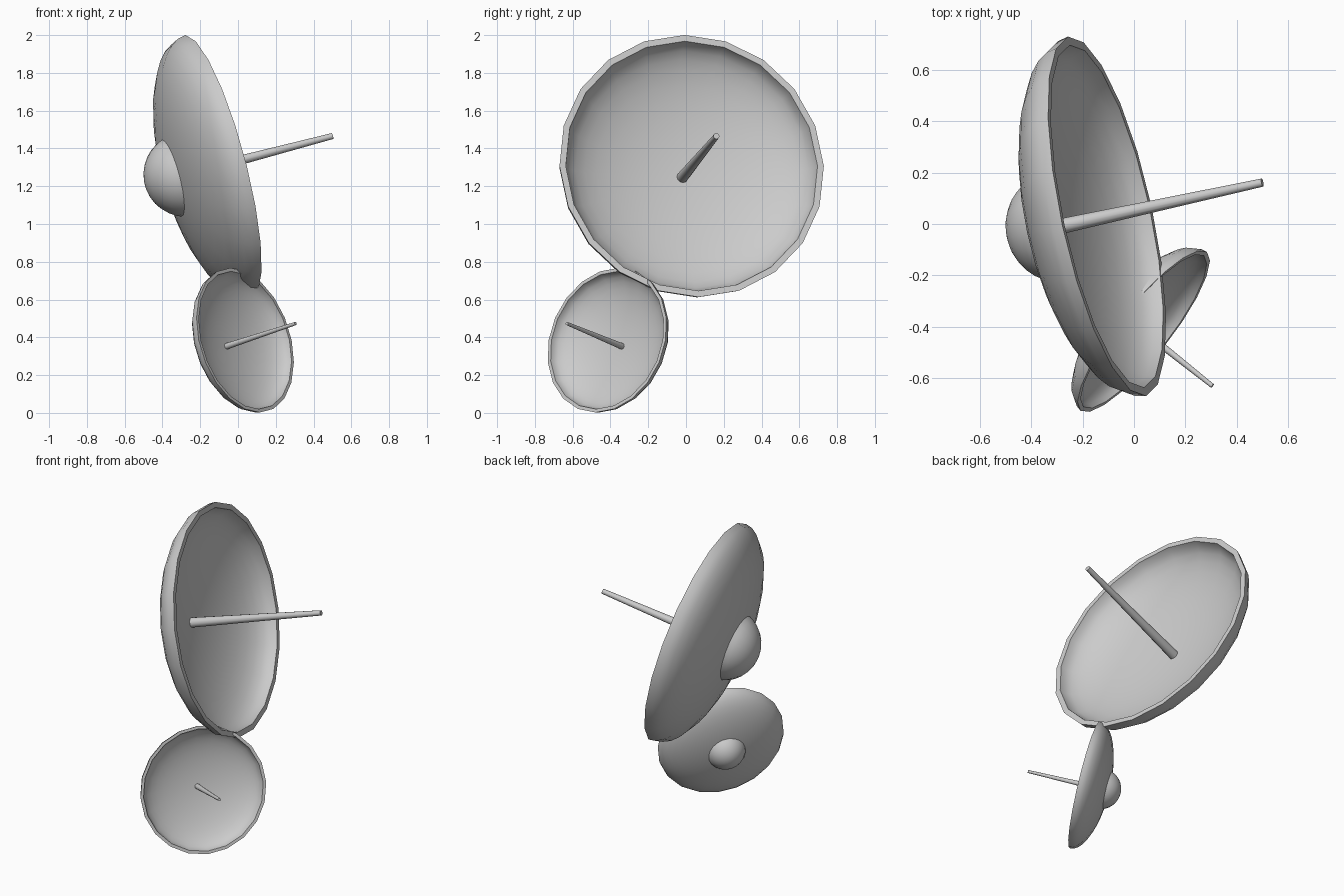
import bpy, bmesh
from math import sin, cos, pi, radians
from mathutils import Vector, Matrix

if "Cube" in bpy.data.objects:
    bpy.data.objects.remove(bpy.data.objects["Cube"])


def revolve(name, profile, sides, matrix):
    """Spin (radius, height) points about local Z and place the result."""
    bm = bmesh.new()
    verts = [bm.verts.new((r, 0, h)) for r, h in profile]
    edges = [bm.edges.new(pair) for pair in zip(verts, verts[1:])]
    bmesh.ops.spin(bm, geom=verts + edges, cent=(0, 0, 0), axis=(0, 0, 1),
                   angle=2 * pi, steps=sides)
    bmesh.ops.remove_doubles(bm, verts=bm.verts, dist=1e-4)
    bmesh.ops.recalc_face_normals(bm, faces=bm.faces)
    mesh = bpy.data.meshes.new(name)
    bm.to_mesh(mesh)
    bm.free()
    mesh.shade_smooth()
    mesh.set_sharp_from_angle(angle=radians(30))
    obj = bpy.data.objects.new(name, mesh)
    obj.matrix_world = matrix
    bpy.context.collection.objects.link(obj)
    return obj


def bowl(radius, depth, steps=10):
    """Half ellipse from the apex out to the rim."""
    return [(radius * sin(i * pi / 2 / steps), -depth * cos(i * pi / 2 / steps))
            for i in range(steps + 1)]


def antenna(prefix, rim_centre, direction, scale):
    # local Z points along the dish axis, local X points as far up as possible
    z = Vector(direction).normalized()
    x = (Vector((0, 0, 1)) - z * z.z).normalized()
    y = z.cross(x)
    rot = Matrix((x, y, z)).transposed().to_4x4()
    m = Matrix.Translation(rim_centre) @ rot @ Matrix.Scale(scale, 4)

    # dish shell with a flat rim
    revolve(prefix + "_dish", bowl(0.716, 0.272) + bowl(0.682, 0.235)[::-1], 20, m)

    # rounded housing on the back
    cap = [(0.225 * sin(a), -0.18 - 0.225 * cos(a))
           for a in (radians(72) * i / 7 for i in range(8))]
    revolve(prefix + "_back_housing", cap + [(0, cap[-1][1])], 20, m)

    # tapered feed rod
    revolve(prefix + "_feed_rod",
            [(0, -0.245), (0.031, -0.245), (0.016, 0.639), (0, 0.639)], 12, m)


antenna("large", (-0.105, 0.03, 1.307), (1, 0.217, 0.262), 1.0)
antenna("small", (0.038, -0.418, 0.385), (0.757, -0.602, 0.25), 0.552)
